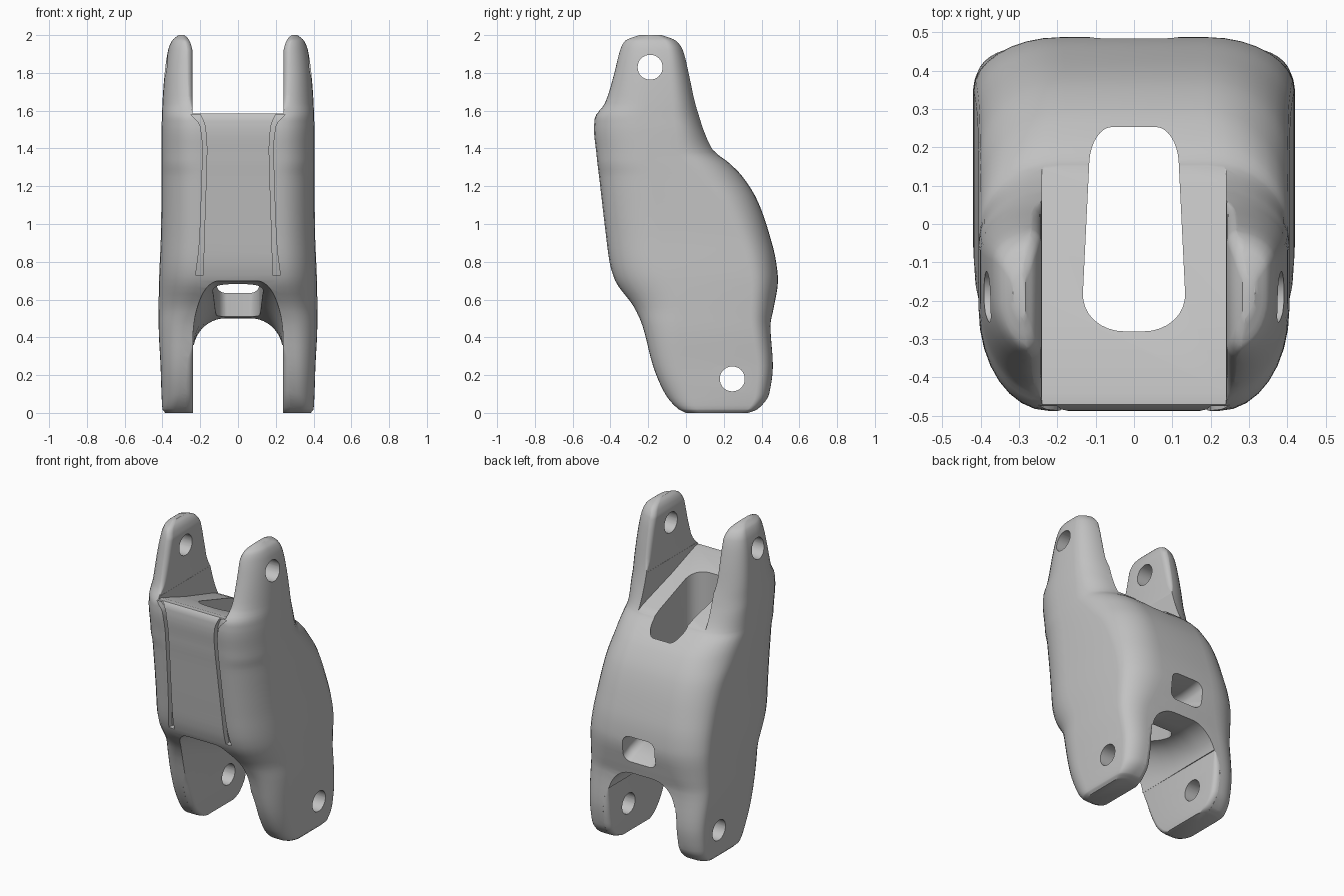
import bpy, bmesh
from math import sin, cos, pi

old = bpy.data.objects.get("Cube")
if old:
    bpy.data.objects.remove(old, do_unlink=True)

steel = bpy.data.materials.new("cast grey")
steel.use_nodes = True
grey = (0.54, 0.54, 0.54, 1)
steel.diffuse_color = grey
steel.node_tree.nodes["Principled BSDF"].inputs["Base Color"].default_value = grey


def loft(name, rings):
    """Closed solid skinned through rings that have equal point counts."""
    bm = bmesh.new()
    loops = [[bm.verts.new(p) for p in ring] for ring in rings]
    n = len(loops[0])
    for a, b in zip(loops, loops[1:]):
        for i in range(n):
            j = (i + 1) % n
            bm.faces.new((a[i], a[j], b[j], b[i]))
    bm.faces.new(loops[0][::-1])
    bm.faces.new(loops[-1])
    bmesh.ops.recalc_face_normals(bm, faces=bm.faces)
    mesh = bpy.data.meshes.new(name)
    bm.to_mesh(mesh)
    bm.free()
    obj = bpy.data.objects.new(name, mesh)
    bpy.context.collection.objects.link(obj)
    return obj


def rounded(x0, x1, y0, y1, far, near, steps=8):
    """Rectangle outline; far and near are (rx, ry) of the corners at y1 and y0."""
    (fx, fy), (nx, ny) = far, near
    shrink = min(1, (y1 - y0) * 0.98 / (fy + ny))
    fy, ny = fy * shrink, ny * shrink
    corners = [(x1 - fx, y1 - fy, fx, fy), (x0 + fx, y1 - fy, fx, fy),
               (x0 + nx, y0 + ny, nx, ny), (x1 - nx, y0 + ny, nx, ny)]
    pts = []
    for q, (cx, cy, rx, ry) in enumerate(corners):
        for k in range(steps + 1):
            t = (q + k / steps) * pi / 2
            pts.append((cx + rx * cos(t), cy + ry * sin(t)))
    return pts


def resample(rows, steps):
    """Smooth rows (first column is the parameter) without overshoot."""
    def slope(i, c):
        if i in (0, len(rows) - 1):
            i = max(i, 1)
            return (rows[i][c] - rows[i - 1][c]) / (rows[i][0] - rows[i - 1][0])
        a, b = [(rows[k + 1][c] - rows[k][c]) / (rows[k + 1][0] - rows[k][0])
                for k in (i - 1, i)]
        return 2 * a * b / (a + b) if a * b > 0 else 0
    out = []
    for i in range(len(rows) - 1):
        h = rows[i + 1][0] - rows[i][0]
        for s in range(steps):
            t = s / steps
            row = [rows[i][0] + t * h]
            for c in range(1, len(rows[0])):
                p, q = rows[i][c], rows[i + 1][c]
                row.append(p + (q - p) * t * t * (3 - 2 * t)
                           + h * slope(i, c) * t * (1 - t) ** 2
                           - h * slope(i + 1, c) * t * t * (1 - t))
            out.append(row)
    return out + [list(rows[-1])]


# Main casting: height, front, back, half width, corner radius, back corner depth
sections = [
    (0, 0, .33, .385, .05, .04), (.02, -.04, .38, .4, .06, .05),
    (.1, -.11, .44, .405, .085, .07), (.25, -.175, .46, .41, .095, .08),
    (.46, -.23, .447, .42, .12, .1), (.56, -.275, .465, .42, .15, .12),
    (.7, -.375, .487, .418, .18, .14), (.8, -.405, .477, .414, .18, .15),
    (.95, -.425, .44, .408, .18, .17), (1.12, -.445, .38, .406, .18, .2),
    (1.25, -.46, .3, .406, .18, .24), (1.33, -.47, .22, .406, .17, .23),
    (1.38, -.475, .155, .406, .17, .2), (1.5, -.487, .095, .405, .165, .15),
    (1.56, -.483, .075, .403, .16, .14), (1.64, -.43, .05, .4, .14, .12),
    (1.8, -.38, .015, .388, .115, .1), (1.92, -.35, -.015, .37, .1, .08),
    (1.97, -.325, -.05, .35, .08, .06), (2, -.26, -.12, .315, .05, .04)]
levels = resample(sections, 4)
link = loft("link_body", [
    [(x, y, z) for x, y in rounded(-w, w, f, b, (r * 1.25, d), (r * 1.1, r * 1.6))]
    for z, f, b, w, r, d in levels])


def edges_at(z):
    """Front and back of the casting at a height."""
    z = min(max(z, 0), 2)
    for a, b in zip(levels, levels[1:]):
        if z <= b[0]:
            t = (z - a[0]) / (b[0] - a[0])
            return [a[c] + (b[c] - a[c]) * t for c in (1, 2)]


cutters = []

# Gap between the upper arms, with a sloping floor
gap = [(-.7, 1.59), (-.44, 1.585), (-.2, 1.5), (.1, 1.41), (.155, 1.385),
       (.3, 1.45), (.5, 2.1), (-.7, 2.1)]
cutters.append(loft("upper_gap_cutter",
                    [[(x, y, z) for y, z in gap] for x in (-.24, .24)]))

# Central well, open from top to bottom, a little narrower at the back
well = [(x * (1.02 - y * .4), y) for x, y in
        rounded(-.122, .122, -.28, .253, (.06, .09), (.1, .1))]
cutters.append(loft("well_cutter", [[(x, y, z) for x, y in well] for z in (.2, 1.9)]))


# Lower arch, higher at the front than at the rear crossbar
def arch(y, apex, flat, spring):
    pts = [(.238, y, -.1)]
    for k in range(13):
        t = k / 12 * pi / 2
        pts.append((flat + (.238 - flat) * cos(t), y, spring + (apex - spring) * sin(t)))
    return pts + [(-x, y, z) for x, y, z in reversed(pts)]


arches = resample([(-.6, .71, .1, .42), (-.38, .7, .1, .42), (-.2, .66, .1, .4),
                   (.2, .52, .07, .32), (.34, .5, .07, .32), (.6, .5, .07, .32)], 4)
cutters.append(loft("lower_arch_cutter", [arch(*row) for row in arches]))


# Rounded inner edges of the legs and arms: gap outline flaring at both ends
def flared(z, h, r):
    f, b = edges_at(z)
    arc = [k / 5 * pi / 2 for k in range(6)]
    side = [(h + r, f - .1)]
    side += [(h + r - r * sin(t), f + r - r * cos(t)) for t in arc]
    side += [(h + r - r * sin(t), b - r + r * cos(t)) for t in reversed(arc)]
    side += [(h + r, b + .1)]
    return [(x, y, z) for x, y in side] + [(-x, y, z) for x, y in reversed(side)]


inner_edges = {
    "leg_edge_cutter": [(-.03, .239, .035), (.03, .239, .035), (.12, .239, .035),
                        (.26, .239, .03), (.36, .239, .004)],
    "arm_edge_cutter": [(1.6, .241, .004), (1.68, .241, .03), (1.91, .241, .035),
                        (1.95, .249, .035), (1.98, .263, .035), (2, .283, .035),
                        (2.03, .31, .035)]}
for name, rows in inner_edges.items():
    cutters.append(loft(name, [flared(*row) for row in resample(rows, 4)]))

# Window above the rear crossbar, its sill sloping down outwards
window = [(.1, .635, .735), (.33, .635, .735), (.41, .61, .74), (.5, .565, .752), (.7, .565, .752)]
cutters.append(loft("rear_window_cutter", [
    [(x, y, z) for x, z in rounded(-.115, .115, low, high, (.05, .05), (.05, .05))]
    for y, low, high in window]))

# Pin holes through arms and legs
pin = (.066, .066)
for name, cy, cz in (("upper_pin_cutter", -.19, 1.83), ("lower_pin_cutter", .245, .18)):
    cutters.append(loft(name, [
        [(x, cy + y, cz + z) for y, z in rounded(-.066, .066, -.066, .066, pin, pin)]
        for x in (-.6, .6)]))

# Curved grooves either side of the front panel
groove = resample([(.73, .184, .224), (.9, .18, .204), (1.2, .17, .192), (1.4, .165, .187),
                   (1.52, .175, .2), (1.58, .2, .25)], 3)
for side, name in ((1, "left_groove_cutter"), (-1, "right_groove_cutter")):
    cutters.append(loft(name, [
        [(side * x, y, z) for x, y in ((i, -.6), (o, -.6), (o, edges_at(z)[0] + .035),
                                       (i, edges_at(z)[0] + .035))]
        for z, i, o in groove]))

# Cut every opening, then remove the cutters
bpy.context.view_layer.objects.active = link
link.select_set(True)
for cutter in cutters:
    cutter.hide_render = True
    mod = link.modifiers.new(cutter.name, 'BOOLEAN')
    mod.operation = 'DIFFERENCE'
    mod.solver = 'EXACT'
    mod.object = cutter
    bpy.ops.object.modifier_apply(modifier=mod.name)
    bpy.data.objects.remove(cutter, do_unlink=True)

link.data.materials.clear()
link.data.materials.append(steel)
bpy.ops.object.shade_smooth_by_angle(angle=0.6)
